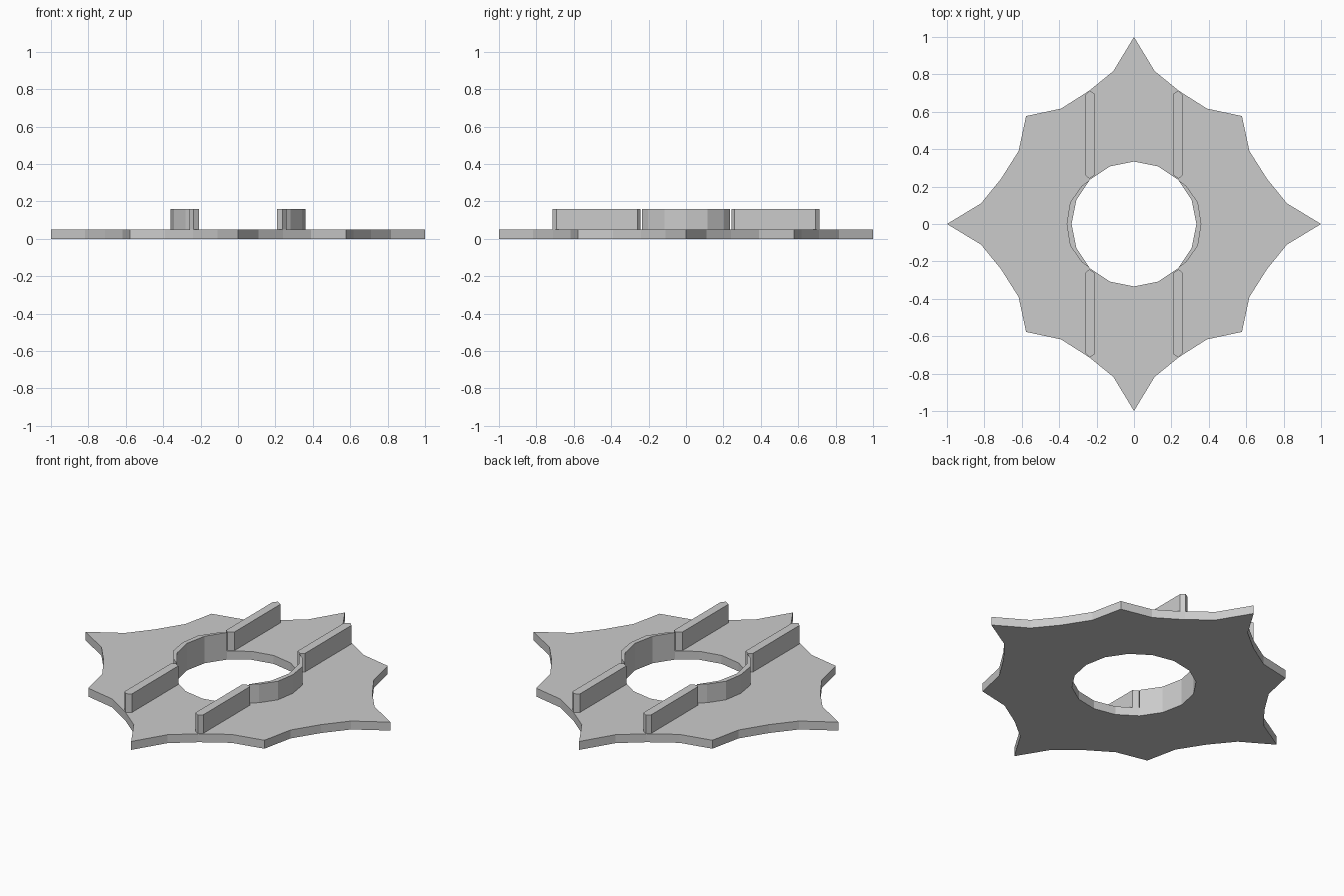
import bpy, bmesh, math

if "Cube" in bpy.data.objects:
    bpy.data.objects.remove(bpy.data.objects["Cube"])


def prism(name, loops, z0, z1):
    """Extrude a flat outline (with optional inner hole loops) from z0 to z1."""
    bm = bmesh.new()
    edges = []
    for loop in loops:
        vs = [bm.verts.new((x, y, z0)) for x, y in loop]
        edges += [bm.edges.new((vs[i - 1], vs[i])) for i in range(len(vs))]
    bmesh.ops.triangle_fill(bm, edges=edges, use_beauty=True)
    ext = bmesh.ops.extrude_face_region(bm, geom=bm.faces[:], use_keep_orig=True)
    for v in ext["geom"]:
        if isinstance(v, bmesh.types.BMVert):
            v.co.z = z1
    bmesh.ops.recalc_face_normals(bm, faces=bm.faces[:])
    me = bpy.data.meshes.new(name)
    bm.to_mesh(me)
    bm.free()
    ob = bpy.data.objects.new(name, me)
    bpy.context.collection.objects.link(ob)
    return ob


# Star-shaped base plate: one quarter turned four times, with a round hole
quarter = [(1, 0), (0.818, 0.11), (0.712, 0.24), (0.617, 0.39),
           (0.577, 0.577), (0.39, 0.617), (0.24, 0.712), (0.11, 0.818)]
outline = []
for k in range(4):
    c, s = round(math.cos(k * math.pi / 2)), round(math.sin(k * math.pi / 2))
    outline += [(x * c - y * s, x * s + y * c) for x, y in quarter]
R = 0.334
hole = [(R * math.cos(i * math.pi / 8), R * math.sin(i * math.pi / 8)) for i in range(16)]
prism("base_plate", [outline, hole], 0, 0.05)

# Upright rails with pointed ends, in all four quarters
rail = [(0.238, 0.242), (0.258, 0.258), (0.258, 0.692),
        (0.238, 0.714), (0.208, 0.695), (0.208, 0.262)]
for sx in (1, -1):
    for sy in (1, -1):
        prism("rail", [[(x * sx, y * sy) for x, y in rail]], 0.045, 0.16)

# Crescent walls along both sides of the hole
outer = [(0.28, 0.203), (0.342, 0.115), (0.36, 0)]
outer += [(x, -y) for x, y in outer[1::-1]]
inner = [hole[i % 16] for i in range(-2, 3)]
for sx in (1, -1):
    prism("curved_wall", [[(x * sx, y) for x, y in inner + outer]], 0.045, 0.16)
